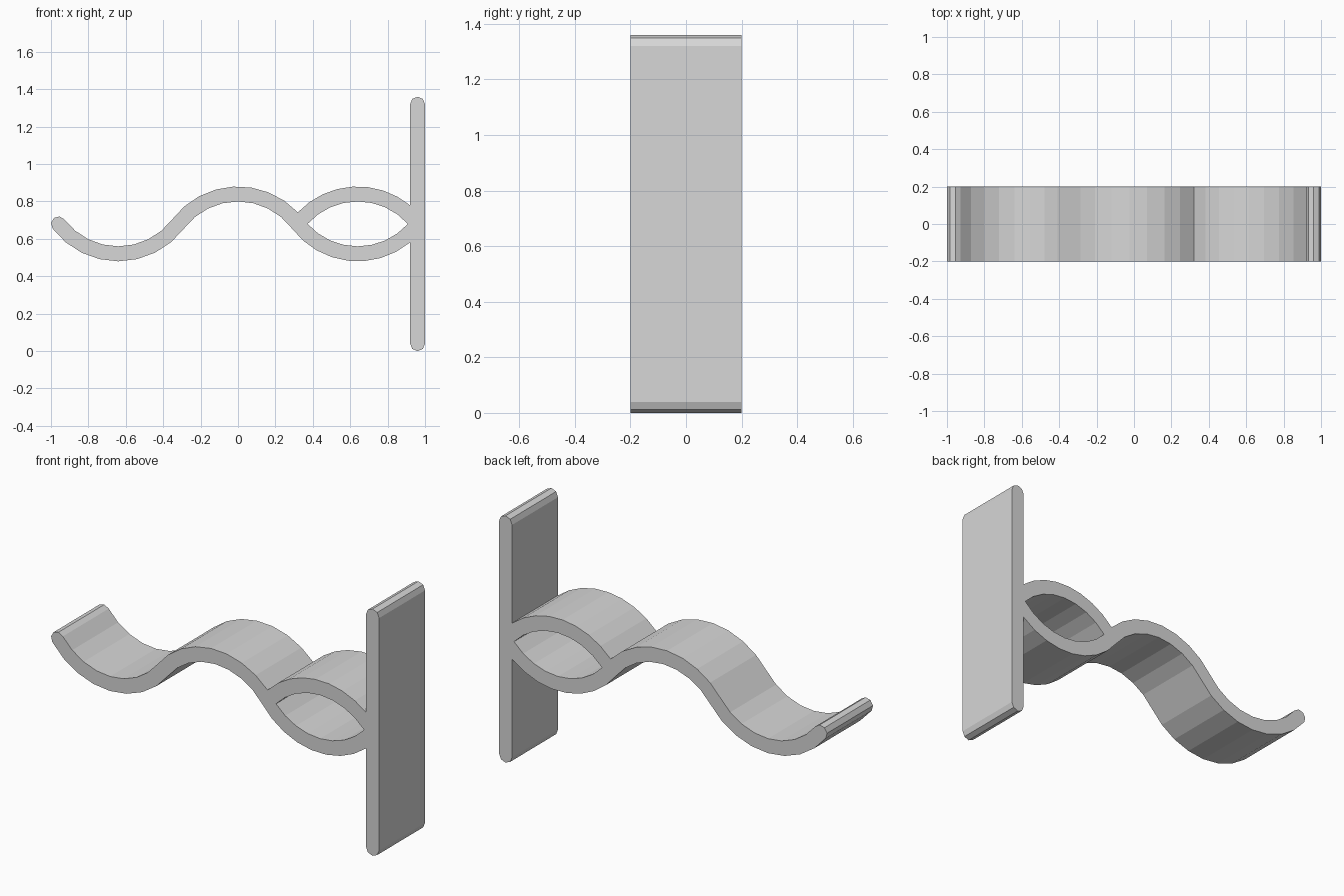
import bpy
from math import cos, sin, radians, degrees, acos

cube = bpy.data.objects.get("Cube")
if cube:
    bpy.data.objects.remove(cube, do_unlink=True)

grey = bpy.data.materials.new("light grey")
grey.use_nodes = True
grey.diffuse_color = (0.68, 0.68, 0.68, 1)
grey.node_tree.nodes["Principled BSDF"].inputs["Base Color"].default_value = grey.diffuse_color

HALF_DEPTH = 0.2
HALF_T = 0.04                      # half the strip thickness
MID = 0.68                         # height of the wave's nodes
R = 0.4                            # wave centreline radius
OUT, INN = R + HALF_T, R - HALF_T
LOW, HIGH = MID - 0.24, MID + 0.24  # arc centre heights
STEP = 0.64                        # node spacing
TILT = degrees(acos(0.8))          # angle of the nodes seen from an arc centre


def arc(cx, cz, r, start, end, n=8):
    angles = [radians(start + (end - start) * i / n) for i in range(n + 1)]
    return [(cx + r * cos(a), cz + r * sin(a)) for a in angles]


def extrude_outlines(name, outlines):
    """Fill closed front outlines (inner ones become holes) and extrude along y."""
    curve = bpy.data.curves.new(name, "CURVE")
    curve.dimensions = "2D"
    curve.fill_mode = "BOTH"
    curve.extrude = HALF_DEPTH
    for points in outlines:
        clean = []
        for x, z in points:
            if all(abs(x - p) + abs(z - q) > 1e-4 for p, q in clean):
                clean.append((x, z))
        spline = curve.splines.new("POLY")
        spline.points.add(len(clean) - 1)
        for point, (x, z) in zip(spline.points, clean):
            point.co = (x, z, 0, 1)
        spline.use_cyclic_u = True
        spline.use_smooth = False
    obj = bpy.data.objects.new(name, curve)
    bpy.context.collection.objects.link(obj)
    obj.rotation_euler.x = radians(90)
    bpy.ops.object.select_all(action="DESELECT")
    obj.select_set(True)
    bpy.context.view_layer.objects.active = obj
    bpy.ops.object.convert(target="MESH")
    obj = bpy.context.view_layer.objects.active
    bpy.ops.object.transform_apply(location=False, rotation=True, scale=False)
    bpy.ops.object.shade_flat()
    obj.data.materials.clear()
    obj.data.materials.append(grey)
    return obj


# Wavy strip that splits into an eye-shaped loop before the plate
plate_angle = degrees(acos(0.28 / OUT))          # loop meets the plate
notch = degrees(acos(STEP / 2 / OUT))            # loop meets the crest
wave = (
    arc(-1.5 * STEP, MID, HALF_T, TILT, 180 + TILT, 4)
    + arc(-STEP, HIGH, OUT, 180 + TILT, 360 - TILT)
    + arc(0, LOW, INN, 180 - TILT, TILT)
    + arc(STEP, HIGH, OUT, 180 + TILT, 360 - plate_angle)
    + arc(STEP, LOW, OUT, plate_angle, 180 - notch)
    + arc(0, LOW, OUT, notch, 180 - TILT)
    + arc(-STEP, HIGH, INN, 360 - TILT, 180 + TILT)
)
lens = degrees(acos((INN ** 2 - 0.24 ** 2) ** 0.5 / INN))
loop_hole = (arc(STEP, LOW, INN, 180 - lens, lens)
             + arc(STEP, HIGH, INN, 360 - lens, 180 + lens))
extrude_outlines("wavy_strip", [wave, loop_hole])

# Upright plate with rounded ends
plate = (arc(0.96, 2 * MID - HALF_T, HALF_T, 0, 180, 4)
         + arc(0.96, HALF_T, HALF_T, 180, 360, 4))
extrude_outlines("end_plate", [plate])
